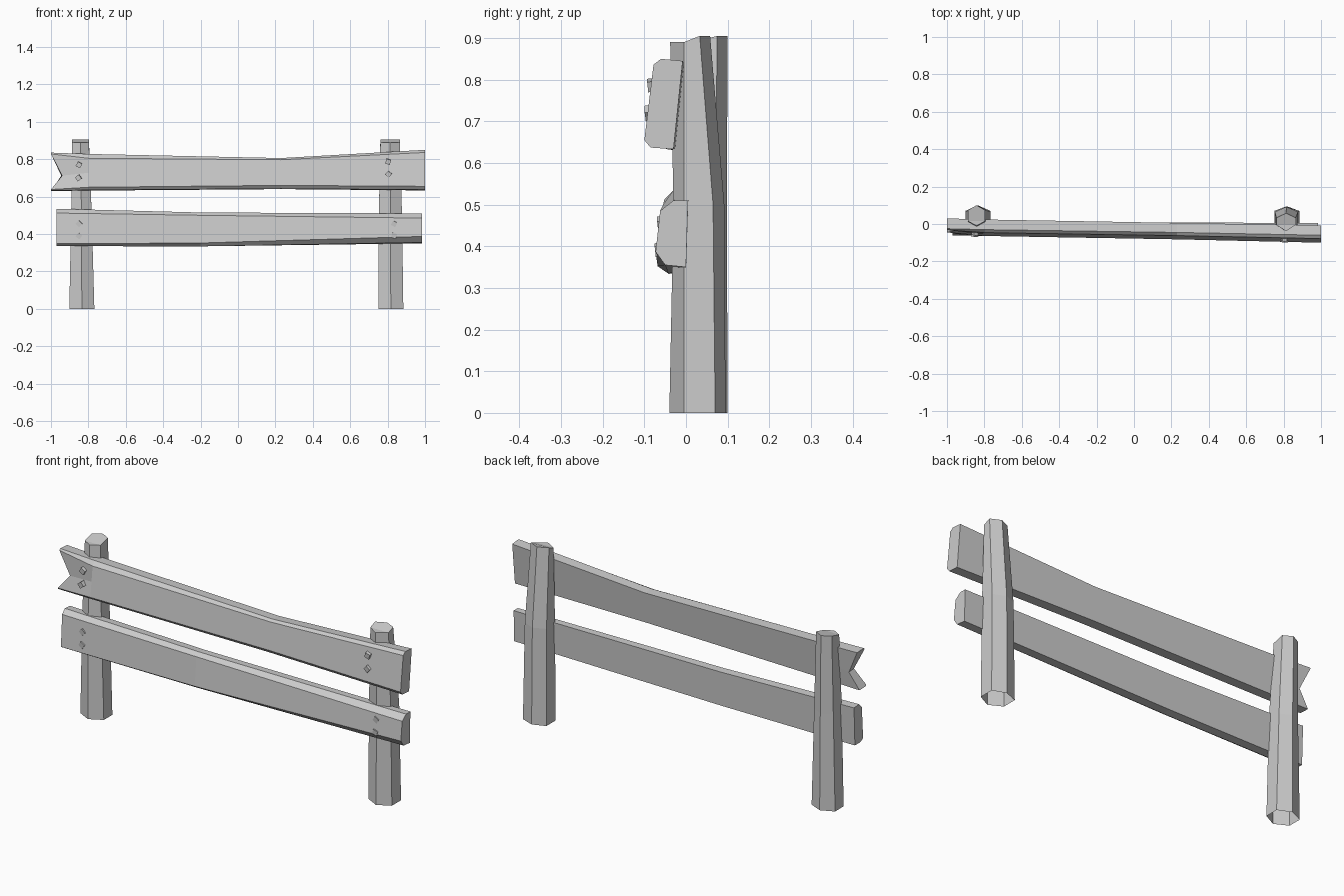
import bpy, bmesh
from mathutils import Matrix


def finish(name, bm):
    bmesh.ops.recalc_face_normals(bm, faces=bm.faces)
    me = bpy.data.meshes.new(name)
    bm.to_mesh(me)
    bm.free()
    ob = bpy.data.objects.new(name, me)
    bpy.context.collection.objects.link(ob)
    return ob


def loft(name, rings, start_caps, end_caps):
    """Skin equal-sized rings of points; caps are lists of index tuples."""
    bm = bmesh.new()
    vs = [[bm.verts.new(p) for p in r] for r in rings]
    n = len(rings[0])
    for a, b in zip(vs, vs[1:]):
        for i in range(n):
            j = (i + 1) % n
            bm.faces.new((a[i], a[j], b[j], b[i]))
    for ring, caps in ((vs[0], start_caps), (vs[-1], end_caps)):
        for c in caps:
            bm.faces.new([ring[i] for i in c])
    return finish(name, bm)


# Six-sided posts, open underneath: (z, centre x, half width, front, front side, back side, back y)
def post(name, levels, drop):
    rings = []
    for k, (z, cx, w, f, s1, s2, b) in enumerate(levels):
        d = drop if k == len(levels) - 1 else 0
        rings.append([(cx, f, z - d), (cx + w, s1, z - d), (cx + w, s2, z),
                      (cx, b, z), (cx - w, s2, z), (cx - w, s1, z - d)])
    loft(name, rings, [], [(0, 1, 5), (1, 2, 3, 4, 5)])


post("left_post", [(0, -0.835, 0.067, -0.035, 0.0, 0.07, 0.1),
                   (0.5, -0.837, 0.055, -0.03, 0.0, 0.07, 0.098),
                   (0.905, -0.842, 0.045, -0.01, 0.015, 0.075, 0.1)], 0.015)
post("right_post", [(0, 0.817, 0.067, -0.04, -0.005, 0.07, 0.095),
                    (0.5, 0.815, 0.062, -0.03, -0.005, 0.065, 0.092),
                    (0.905, 0.813, 0.052, -0.038, -0.005, 0.033, 0.058)], 0.015)


# Rails: section order is back top, top front, upper chamfer, front middle,
# lower chamfer, bottom front, bottom back, back middle
def section(x, bt, tf, uc, lc, bf, bb):
    mid = lambda p, q: ((p[0] + q[0]) / 2, (p[1] + q[1]) / 2)
    pts = [bt, tf, uc, mid(uc, lc), lc, bf, bb, mid(bt, bb)]
    return [(x, y, z) for y, z in pts]


WHOLE = [tuple(range(8))]
SPLIT = [(0, 1, 2, 3, 7), (7, 3, 4, 5, 6)]

split_end = section(-1.0, (0.03, 0.832), (-0.025, 0.835), (-0.032, 0.828),
                    (-0.045, 0.638), (-0.042, 0.632), (0.01, 0.63))
split_end[3] = (-0.94, -0.03, 0.712)
split_end[7] = (-0.945, 0.018, 0.712)
loft("upper_rail", [
    split_end,
    section(-0.8, (0.024, 0.825), (-0.03, 0.828), (-0.046, 0.805),
            (-0.064, 0.65), (-0.05, 0.635), (0.004, 0.632)),
    section(0.23, (0.006, 0.803), (-0.045, 0.806), (-0.062, 0.797),
            (-0.082, 0.66), (-0.068, 0.642), (-0.014, 0.64)),
    section(1.0, (-0.008, 0.845), (-0.06, 0.85), (-0.078, 0.836),
            (-0.1, 0.655), (-0.085, 0.637), (-0.03, 0.633)),
], SPLIT, WHOLE)

loft("lower_rail", [
    section(-0.97, (0.012, 0.532), (-0.03, 0.535), (-0.052, 0.512),
            (-0.062, 0.348), (-0.04, 0.335), (0.005, 0.335)),
    section(-0.2, (0.01, 0.512), (-0.03, 0.515), (-0.055, 0.5),
            (-0.068, 0.352), (-0.042, 0.334), (0.003, 0.335)),
    section(0.983, (0.005, 0.51), (-0.03, 0.51), (-0.062, 0.485),
            (-0.073, 0.387), (-0.05, 0.355), (0.0, 0.35)),
], WHOLE, WHOLE)


# Small square nail heads, turned slightly and sunk into the rails
def nail(name, x, front_y, z, turn):
    bm = bmesh.new()
    m = (Matrix.Translation((x, front_y + 0.012, z)) @ Matrix.Rotation(turn, 4, 'Y')
         @ Matrix.Rotation(0.1, 4, 'X') @ Matrix.Diagonal((0.026, 0.024, 0.026, 1)))
    bmesh.ops.create_cube(bm, size=1, matrix=m)
    finish(name, bm)


for i, (x, y, z, t) in enumerate([
        (-0.85, -0.06, 0.77, 0.5), (-0.853, -0.068, 0.7, 0.9),
        (0.803, -0.092, 0.787, 0.3), (0.805, -0.098, 0.72, 0.7),
        (-0.85, -0.061, 0.455, 0.8), (-0.85, -0.065, 0.39, 0.6),
        (0.835, -0.068, 0.455, 0.5), (0.835, -0.074, 0.392, 0.3)]):
    nail(f"nail_{i + 1}", x, y, z, t)
